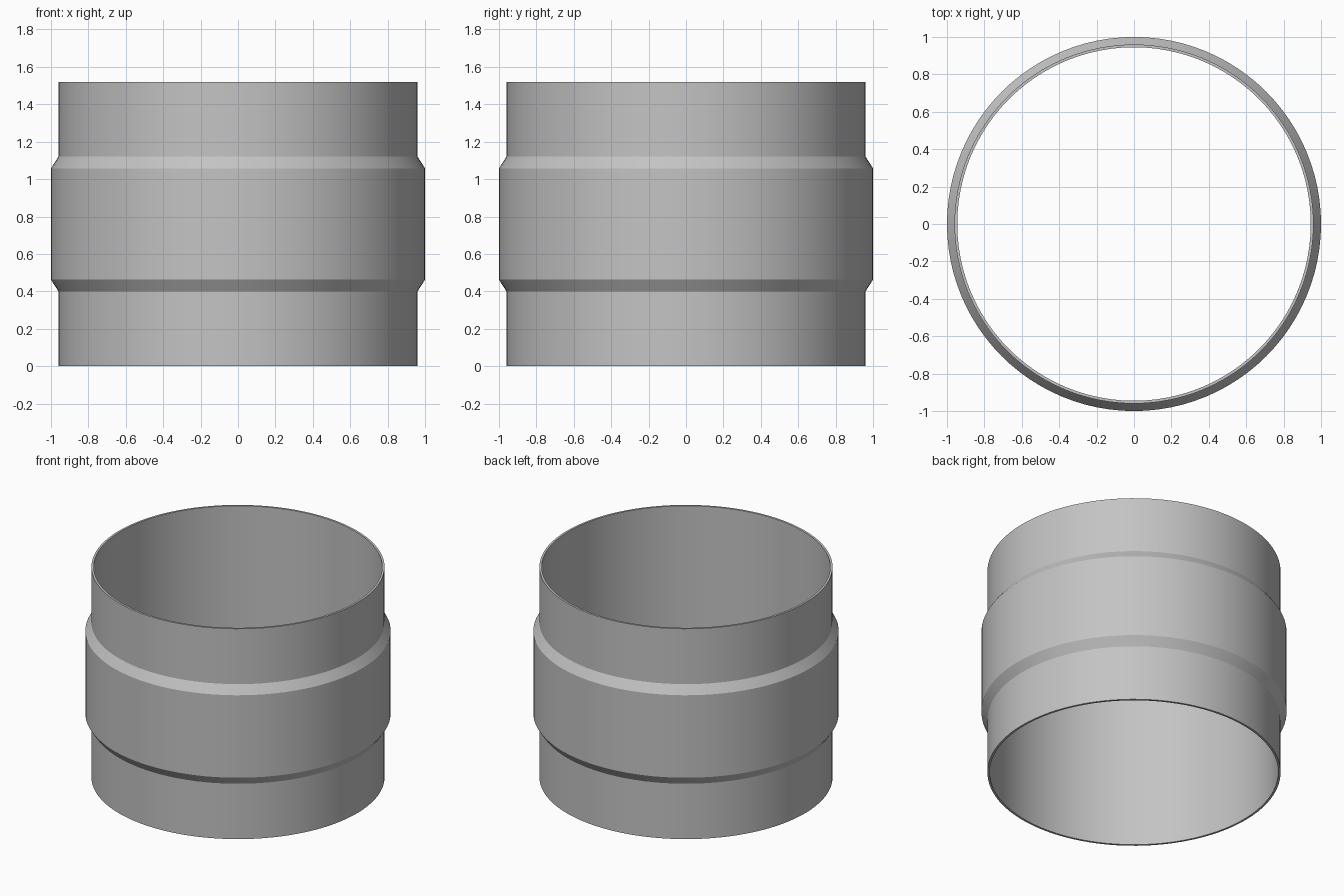
import bpy
import math

SEGMENTS = 96

cube = bpy.data.objects.get("Cube")
if cube:
    bpy.data.objects.remove(cube, do_unlink=True)

# Plain grey metal
metal = bpy.data.materials.new("grey_metal")
metal.use_nodes = True
grey = (0.55, 0.55, 0.55, 1)
metal.diffuse_color = grey
metal.node_tree.nodes["Principled BSDF"].inputs["Base Color"].default_value = grey


def lathe(name, profile, material):
    """Revolve a closed (radius, height) profile around the z axis."""
    count = len(profile)
    verts, faces = [], []
    for s in range(SEGMENTS):
        a = math.tau * s / SEGMENTS
        verts += [(r * math.cos(a), r * math.sin(a), z) for r, z in profile]
        here, there = s * count, (s + 1) % SEGMENTS * count
        for i in range(count):
            j = (i + 1) % count
            faces.append((here + i, there + i, there + j, here + j))
    mesh = bpy.data.meshes.new(name)
    mesh.from_pydata(verts, [], faces)
    mesh.materials.append(material)
    obj = bpy.data.objects.new(name, mesh)
    bpy.context.collection.objects.link(obj)
    bpy.ops.object.select_all(action="DESELECT")
    obj.select_set(True)
    bpy.context.view_layer.objects.active = obj
    bpy.ops.object.shade_smooth_by_angle(angle=math.radians(25))
    return obj


# Pipe sleeve: straight bore, raised middle band with bevelled shoulders
HEIGHT, BORE, PIPE, BAND = 1.52, 0.945, 0.96, 1.0
lower = [(PIPE, 0), (PIPE, 0.4), (BAND, 0.462)]
upper = [(r, HEIGHT - z) for r, z in reversed(lower)]
lathe("pipe_sleeve", lower + upper + [(BORE, HEIGHT), (BORE, 0)], metal)
